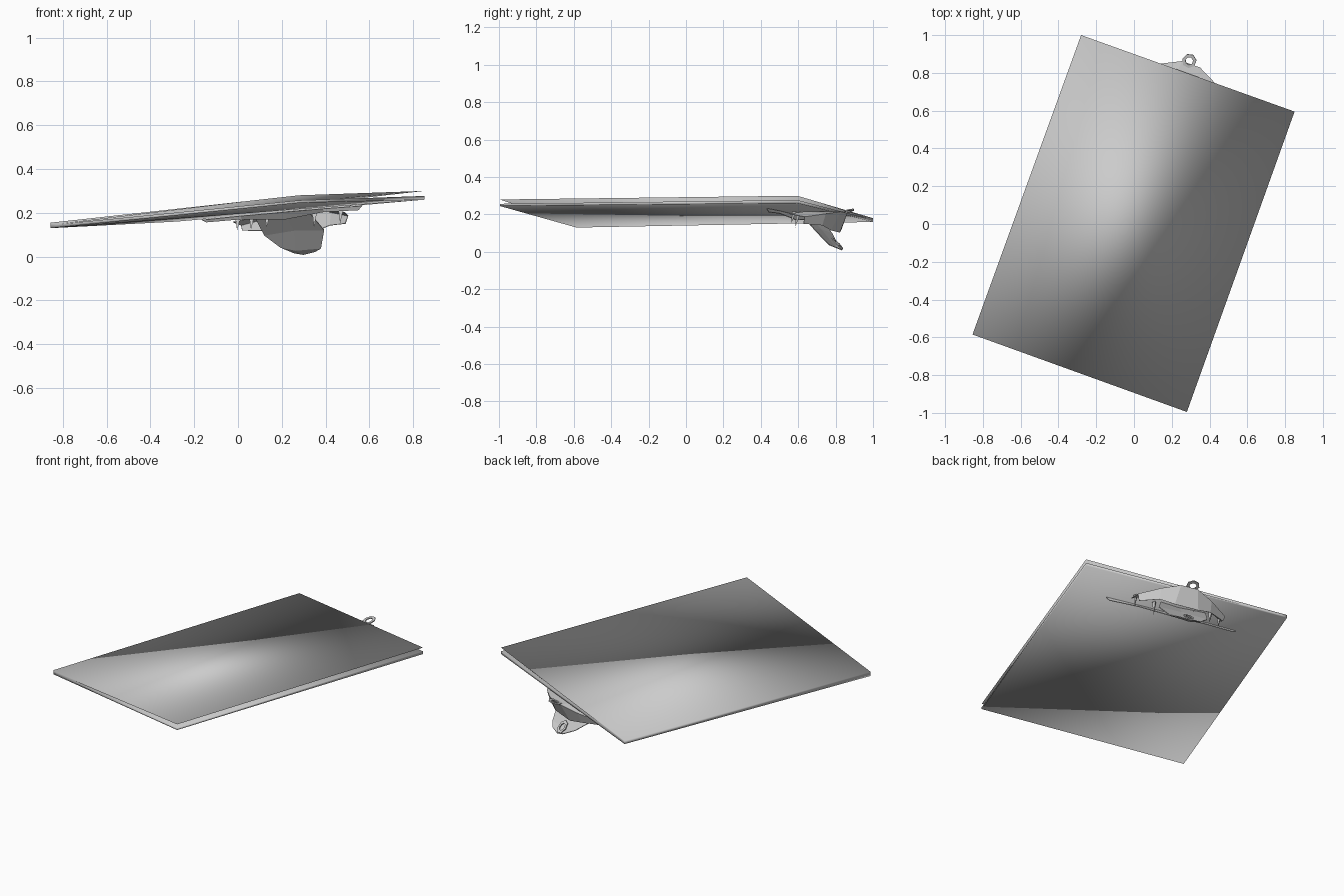
import bpy, bmesh, math
from mathutils import Vector

if "Cube" in bpy.data.objects:
    bpy.data.objects.remove(bpy.data.objects["Cube"])

grey = bpy.data.materials.new("plain grey")
grey.diffuse_color = (0.6, 0.6, 0.6, 1)
grey.use_nodes = True
grey.node_tree.nodes["Principled BSDF"].inputs["Base Color"].default_value = grey.diffuse_color


def make(name, verts, faces, smooth=False, thick=0.0):
    me = bpy.data.meshes.new(name)
    me.from_pydata(verts, [], faces)
    me.materials.append(grey)
    bm = bmesh.new()
    bm.from_mesh(me)
    bmesh.ops.recalc_face_normals(bm, faces=bm.faces)
    for f in bm.faces:
        f.smooth = smooth
    bm.to_mesh(me)
    bm.free()
    ob = bpy.data.objects.new(name, me)
    bpy.context.collection.objects.link(ob)
    if thick:
        m = ob.modifiers.new("thickness", "SOLIDIFY")
        m.thickness = thick
        m.offset = 0
    return ob


# Panel: folded sheet, thin upper leaf and thicker lower leaf, closed on the left
A, B, C, D = (-.28, 1.0), (.85, .595), (.28, -.995), (-.855, -.585)


def section(left, right, zl, zr):
    def at(f, z):
        return (left[0] + (right[0] - left[0]) * f, left[1] + (right[1] - left[1]) * f, z)
    hinge = zl[0] + (zl[1] - zl[0]) * .6 + .003
    return [at(0, zl[0]), at(1, zr[0]), at(1, zr[1]), at(.03, hinge), at(1, zr[2]), at(0, zl[1])]


front = section(D, C, (.13, .155), (.245, .257, .28))
back = section(A, B, (.16, .18), (.26, .277, .30))
faces = [(i, (i + 1) % 6, (i + 1) % 6 + 6, i + 6) for i in range(6)]
for o in (0, 6):
    faces += [(o, o + 1, o + 2, o + 3), (o, o + 3, o + 4, o + 5)]
make("folded_panel", front + back, faces, smooth=True)


# Local frame of the bracket: s along the panel's back edge, t outward, h above the underside
def P(s, t, h):
    return (.285 - .94 * s + .337 * t, .797 + .337 * s + .94 * t, .2 - .083 * s + h)


def strip(name, rows, thick=0.004):
    n = len(rows[0])
    verts = [P(*p) for r in rows for p in r]
    fs = [(r * n + i, r * n + i + 1, (r + 1) * n + i + 1, (r + 1) * n + i)
          for r in range(len(rows) - 1) for i in range(n - 1)]
    return make(name, verts, fs, thick=thick)


# Long thin rail under the panel
strip("rail", [[(-.39, -.25, 0), (-.2, -.25, .003), (0, -.25, .003), (.2, -.25, .003), (.39, -.25, 0)],
               [(-.37, -.245, -.018), (-.2, -.24, -.012), (0, -.22, -.03), (.2, -.24, -.012), (.37, -.245, -.012)]])

# Curved shell with drooping wings
strip("shell", [
    [(-.27, -.16, -.02), (-.17, -.11, 0), (-.06, -.08, .005), (.06, -.08, .005), (.17, -.11, 0), (.27, -.16, -.02)],
    [(-.26, -.08, -.035), (-.15, 0, -.01), (-.05, .05, .01), (.05, .05, .01), (.15, 0, -.01), (.26, -.08, -.035)],
    [(-.25, -.09, -.07), (-.15, -.02, -.07), (-.07, .0, -.09), (.07, 0, -.09), (.15, -.02, -.07), (.25, -.09, -.06)]])

# Sloping flap that hangs below the shell
strip("hanging_flap", [
    [(-.09, -.17, .01), (.02, -.18, .01), (.17, -.15, 0)],
    [(-.14, -.07, -.09), (.0, -.08, -.08), (.15, -.07, -.09)],
    [(-.1, 0, -.17), (.02, -.01, -.17), (.09, -.02, -.15)],
    [(-.06, .03, -.182), (.0, .04, -.19), (.04, .03, -.18)]])


# Broken rings: one on the shell's outer edge, one at the flap tip
def ring(name, s, t, h, r, tilt):
    rows = []
    for q in (r, r * .55):
        rows.append([(s + q * math.cos(a), t + q * math.sin(a), h + tilt * math.sin(a) * q)
                     for a in [math.tau * k / 7 for k in range(8)]])
    strip(name, rows, thick=.006)


ring("edge_ring", .015, .065, .018, .038, .3)
ring("tip_ring", .01, .01, -.155, .03, -1)

# Thin spikes reaching down from the shell
for s, t, d in ((-.25, -.15, .07), (-.13, -.17, .08), (.1, -.17, .06), (.19, -.13, .06), (.25, -.15, .06)):
    make("spike", [P(s - .012, t, -.005), P(s + .012, t, -.005), P(s, t + .02, -.005), P(s, t - .01, -d)],
         [(0, 1, 2), (0, 1, 3), (1, 2, 3), (2, 0, 3)])
